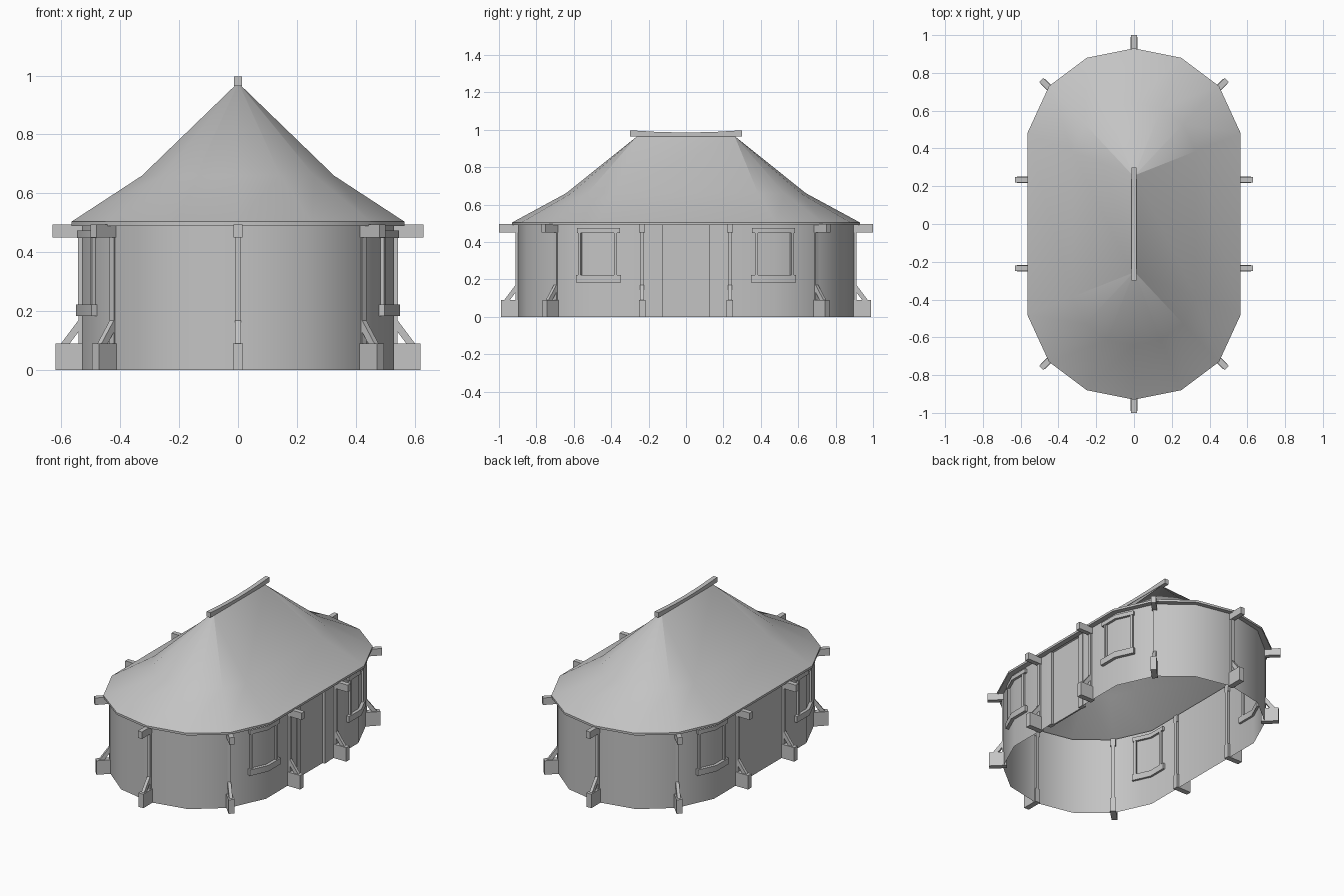
import bpy, bmesh, math
from mathutils import Vector, Matrix

cube = bpy.data.objects.get("Cube")
if cube:
    bpy.data.objects.remove(cube, do_unlink=True)

grey = bpy.data.materials.new("plain_grey")
grey.use_nodes = True
GREY = (0.55, 0.55, 0.55, 1)
grey.diffuse_color = GREY
grey.node_tree.nodes["Principled BSDF"].inputs["Base Color"].default_value = GREY

parts = []


def finish(name, bm, recalc=True):
    if recalc:
        bmesh.ops.recalc_face_normals(bm, faces=bm.faces)
    mesh = bpy.data.meshes.new(name)
    bm.to_mesh(mesh)
    bm.free()
    mesh.materials.append(grey)
    obj = bpy.data.objects.new(name, mesh)
    bpy.context.collection.objects.link(obj)
    parts.append(obj)
    return obj


def prism(bm, points, depth):
    """Extrude a closed outline of 3D points along the depth vector."""
    face = bm.faces.new([bm.verts.new(p) for p in points])
    new = bmesh.ops.extrude_face_region(bm, geom=[face])["geom"]
    bmesh.ops.translate(bm, vec=depth, verts=[v for v in new if isinstance(v, bmesh.types.BMVert)])


def slab(bm, outline, z0, z1):
    prism(bm, [(x, y, z0) for x, y in outline], Vector((0, 0, z1 - z0)))


def rect(x0, x1, y0, y1):
    return [(x0, y0), (x1, y0), (x1, y1), (x0, y1)]


def loop_from(quarter):
    """Mirror a quarter outline, listed from the side to the end, into a full loop."""
    right = quarter + [(-x, y) for x, y in reversed(quarter[:-1])]
    return right + [(-x, -y) for x, y in right]


def skin(bm, rings, closed=True):
    rows = [[bm.verts.new(p) for p in ring] for ring in rings]
    n = len(rows[0])
    for a, b in zip(rows, rows[1:]):
        for i in range(n if closed else n - 1):
            j = (i + 1) % n
            bm.faces.new((a[i], a[j], b[j], b[i]))
    return rows


# Plan outlines of eaves and wall
EAVE = [(0.565, 0.48), (0.45, 0.73), (0.25, 0.88), (0, 0.93)]
WALL = [(0.53, 0.47), (0.425, 0.70), (0.24, 0.85), (0, 0.90)]
eave, wall = loop_from(EAVE), loop_from(WALL)

# Wall ring, left open at the doorway
DOOR = 0.16
path = [(0.53, DOOR)] + wall + [(0.53, -DOOR)]
bm = bmesh.new()
skin(bm, [[(x, y, z) for x, y in path] for z in (0, 0.5)], closed=False)
finish("wall", bm, recalc=False)

# Roof with flared eaves, rim and soffit
ridge = [(0.01 * x / 0.565, math.copysign(0.26, y)) for x, y in eave]


def blend(t, z):
    return [(a + (c - a) * t, b + (d - b) * t, z) for (a, b), (c, d) in zip(ridge, eave)]


bm = bmesh.new()
rows = skin(bm, [[(x, y, 0.492) for x, y in wall],
                 blend(1, 0.49), blend(1, 0.504), blend(0.57, 0.66), blend(0, 0.966)])
bm.faces.new(rows[-1])
bmesh.ops.remove_doubles(bm, verts=bm.verts, dist=0.0001)
finish("roof", bm, recalc=False)

# Ridge beam with a slight sag
bm = bmesh.new()
side = [(-0.3, 0.965), (0.3, 0.965), (0.3, 0.997), (0.15, 0.988),
        (0, 0.985), (-0.15, 0.988), (-0.3, 0.997)]
prism(bm, [(-0.014, y, z) for y, z in side], Vector((0.028, 0, 0)))
finish("ridge_beam", bm)

# Buttress posts: rafter end, upright, brace and foot block
SECTIONS = [
    ([(-0.015, 0.45), (0.1, 0.45), (0.1, 0.495), (-0.015, 0.495)], 0.030),
    ([(-0.015, 0), (0.012, 0), (0.012, 0.46), (-0.015, 0.46)], 0.022),
    ([(0, 0.145), (0.045, 0.085), (0.075, 0.085), (0, 0.185)], 0.020),
    ([(-0.015, 0), (0.09, 0), (0.09, 0.09), (-0.015, 0.09)], 0.035),
]


def post(name, x, y, angle):
    bm = bmesh.new()
    for section, width in SECTIONS:
        prism(bm, [(r, -width / 2, z) for r, z in section], Vector((0, width, 0)))
    bm.transform(Matrix.Translation((x, y, 0)) @ Matrix.Rotation(angle, 4, "Z"))
    finish(name, bm)


for sy, end in ((-1, "front"), (1, "back")):
    post(end + "_end_post", 0, sy * 0.9, sy * math.pi / 2)
    for sx, hand in ((-1, "right"), (1, "left")):
        post(f"{end}_{hand}_corner_post", sx * 0.42, sy * 0.692, math.atan2(sy, sx))
        post(f"{end}_{hand}_side_post", sx * 0.53, sy * 0.235, 0 if sx > 0 else math.pi)

# Window frames, bent around the corner where straight wall meets curve
corner = Vector(WALL[0])
along = (Vector(WALL[1]) - corner).normalized()
out_side, out_bend = Vector((1, 0)), Vector((along.y, -along.x))
mitre = (out_side + out_bend).normalized()


def bent_bar(bm, reach, outer, inner, z0, z1):
    spine = [(corner - Vector((0, reach)), out_side), (corner, mitre),
             (corner + along * reach, out_bend)]
    slab(bm, [p + n * outer for p, n in spine] + [p - n * inner for p, n in reversed(spine)], z0, z1)


def jamb(bm, centre, tangent, out):
    a, b = tangent * 0.008, out * 0.013
    slab(bm, [centre - a - b, centre + a - b, centre + a + b, centre - a + b], 0.21, 0.46)


for sy, end in ((-1, "front"), (1, "back")):
    for sx, hand in ((-1, "right"), (1, "left")):
        bm = bmesh.new()
        bent_bar(bm, 0.122, 0.02, 0.014, 0.183, 0.222)
        bent_bar(bm, 0.118, 0.016, 0.014, 0.448, 0.474)
        jamb(bm, corner - Vector((0, 0.092)), Vector((0, 1)), out_side)
        jamb(bm, corner + along * 0.104, along, out_bend)
        bm.transform(Matrix.Diagonal((sx, sy, 1, 1)))
        finish(f"{end}_{hand}_window_frame", bm)

# Door panel set back between two jambs
bm = bmesh.new()
slab(bm, rect(0.508, 0.518, -0.13, 0.13), 0, 0.492)
finish("door", bm)
bm = bmesh.new()
for s in (-1, 1):
    slab(bm, rect(0.505, 0.533, s * 0.143 - 0.019, s * 0.143 + 0.019), 0, 0.492)
finish("door_frame", bm)

# Smooth the curved surfaces, keep the timber edges sharp
bpy.ops.object.select_all(action="DESELECT")
for obj in parts:
    obj.select_set(True)
bpy.context.view_layer.objects.active = parts[0]
bpy.ops.object.shade_smooth_by_angle(angle=math.radians(40))
